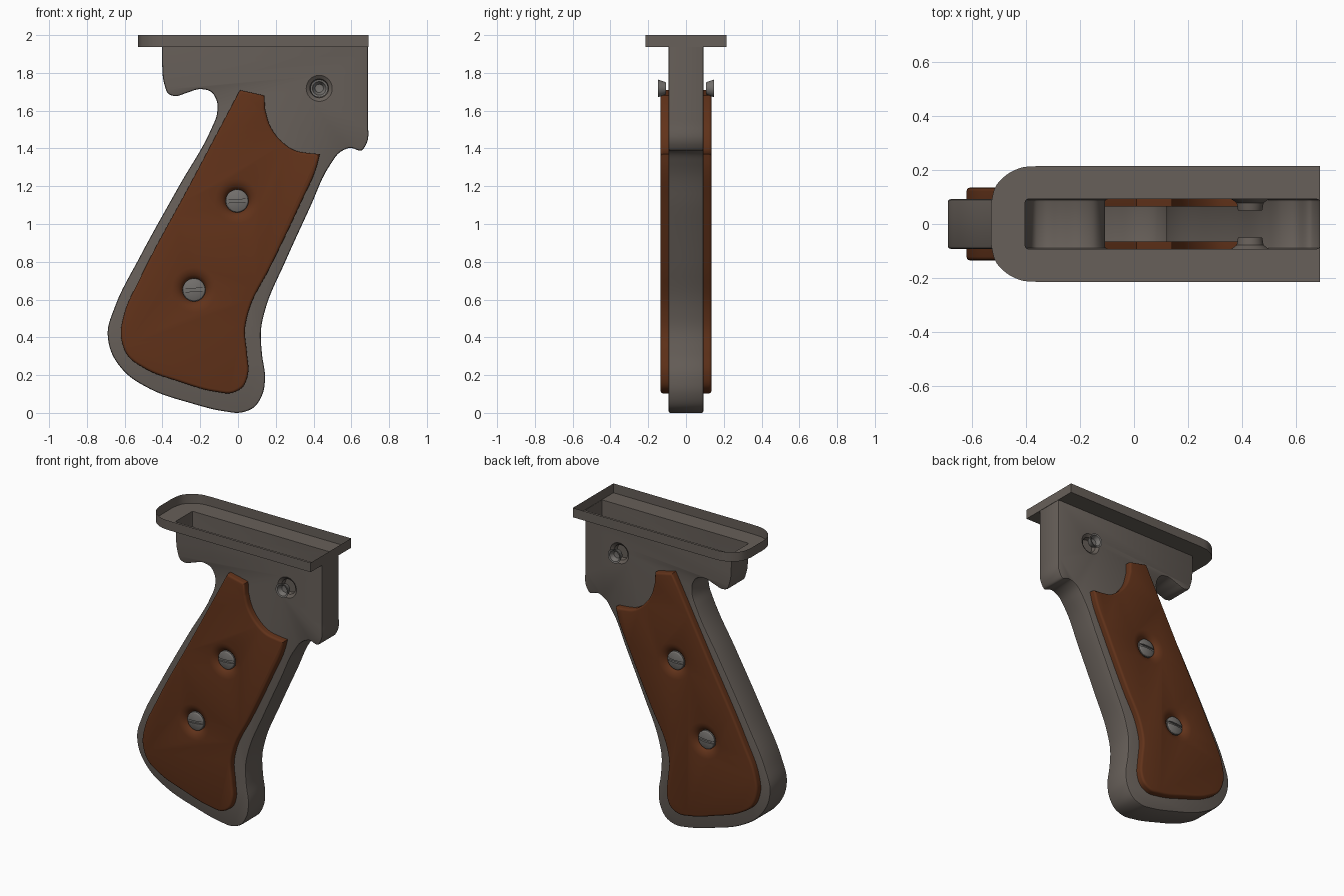
import bpy, bmesh, math
from mathutils import Vector, Matrix
from mathutils.geometry import interpolate_bezier

if "Cube" in bpy.data.objects:
    bpy.data.objects.remove(bpy.data.objects["Cube"])


def material(name, rgb):
    m = bpy.data.materials.new(name)
    m.diffuse_color = (*rgb, 1)
    m.use_nodes = True
    m.node_tree.nodes["Principled BSDF"].inputs["Base Color"].default_value = m.diffuse_color
    return m


STEEL = material("warm_grey_metal", (0.135, 0.115, 0.10))
WOOD = material("brown_panel", (0.12, 0.032, 0.010))
SCREW = material("screw_metal", (0.17, 0.16, 0.15))


def outline(*segs):
    """Closed outline of smooth runs; each run ends where the next one starts."""
    out = []
    for i, seg in enumerate(segs):
        p = [Vector(q) for q in seg + [segs[(i + 1) % len(segs)][0]]]
        d = [(b - a).length for a, b in zip(p, p[1:])]
        s = [(b - a) / l for a, b, l in zip(p, p[1:], d)]
        m = [s[0]] + [(s[k - 1] * d[k] + s[k] * d[k - 1]) / (d[k] + d[k - 1])
                      for k in range(1, len(s))] + [s[-1]]
        for k in range(len(d)):
            if len(d) == 1:
                out.append(p[0])
            else:
                out += interpolate_bezier(p[k], p[k] + m[k] * d[k] / 3,
                                          p[k + 1] - m[k + 1] * d[k] / 3, p[k + 1], 7)[:-1]
    return [Vector(v[:2]) for v in out]


def finish(bm, name):
    bmesh.ops.recalc_face_normals(bm, faces=bm.faces)
    me = bpy.data.meshes.new(name)
    bm.to_mesh(me)
    bm.free()
    ob = bpy.data.objects.new(name, me)
    bpy.context.collection.objects.link(ob)
    return ob


def prism(name, pts, place, a, b, bevel=0, segments=2, ends=(0, 1)):
    """Extrude an outline from a to b; place(u, v, w) maps it into space."""
    bm = bmesh.new()
    rings = [[bm.verts.new(place(u, v, w)) for u, v in pts] for w in (a, b)]
    caps = [bm.faces.new(r) for r in rings]
    n = len(pts)
    for i in range(n):
        j = (i + 1) % n
        bm.faces.new((rings[0][i], rings[0][j], rings[1][j], rings[1][i]))
    bmesh.ops.recalc_face_normals(bm, faces=bm.faces)
    if bevel:
        edges = [e for k in ends for e in caps[k].edges]
        bmesh.ops.bevel(bm, geom=edges, offset=bevel, segments=segments, profile=0.5,
                        affect='EDGES', clamp_overlap=False)
    return finish(bm, name)


def lathe(name, profile, x, z, side):
    """Turn (radius, y) points around a y-directed axis."""
    bm = bmesh.new()
    vs = [bm.verts.new((x + r, side * y, z)) for r, y in profile]
    es = [bm.edges.new(e) for e in zip(vs, vs[1:])]
    bmesh.ops.spin(bm, geom=vs + es, cent=(x, 0, z), axis=(0, 1, 0),
                   angle=math.tau, steps=32)
    bmesh.ops.remove_doubles(bm, verts=bm.verts, dist=1e-5)
    return finish(bm, name)


def combine(ob, other, op='DIFFERENCE'):
    mod = ob.modifiers.new("bool", 'BOOLEAN')
    mod.operation, mod.object, mod.solver = op, other, 'EXACT'
    bpy.context.view_layer.objects.active = ob
    bpy.ops.object.modifier_apply(modifier=mod.name)
    bpy.data.objects.remove(other)


def dress(ob, mat, angle=25):
    ob.data.materials.clear()
    ob.data.materials.append(mat)
    bpy.ops.object.select_all(action='DESELECT')
    ob.select_set(True)
    bpy.context.view_layer.objects.active = ob
    bpy.ops.object.shade_smooth_by_angle(angle=math.radians(angle))


def side_view(u, v, w):
    return (u, w, v)


# Frame: side profile with rear spur, neck, grip and front lug
frame_pts = outline(
    [(-.403, 1.97)],
    [(-.403, 1.86), (-.39, 1.74), (-.367, 1.688), (-.333, 1.677), (-.275, 1.693),
     (-.20, 1.714), (-.143, 1.70), (-.112, 1.65), (-.112, 1.58), (-.143, 1.50),
     (-.307, 1.21), (-.52, .825), (-.65, .566), (-.69, .43), (-.674, .33),
     (-.60, .217), (-.466, .127), (-.254, .053), (-.07, .008), (.01, .001),
     (.085, .03), (.132, .106), (.143, .19), (.127, .31), (.122, .444),
     (.148, .56), (.25, .80), (.38, 1.085), (.487, 1.312), (.54, 1.38),
     (.593, 1.403), (.655, 1.39), (.68, 1.425)],
    [(.688, 1.55)],
    [(.688, 1.97)])
frame = prism("frame", frame_pts, side_view, -.092, .092, .01)

# Top flange, rounded at the rear
flange_pts = outline(
    [(.69, .215)],
    [(-.35, .215), (-.42, .208), (-.475, .18), (-.512, .14), (-.527, .09), (-.53, 0),
     (-.527, -.09), (-.512, -.14), (-.475, -.18), (-.42, -.208)],
    [(-.35, -.215)],
    [(.69, -.215)])
flange = prism("flange", flange_pts, lambda u, v, w: (u, v, w), 1.937, 2.0)
combine(frame, flange, 'UNION')

# Countersunk pin holes in both frame sides
PIN = (.43, 1.718)
for s in (-1, 1):
    combine(frame, lathe("pin_cutter", [(0, .05), (.045, .05), (.05, .078), (.069, .092),
                                        (.069, .12), (0, .12)], *PIN, s))

# Open the top so the frame is a hollow shell with a shallow tray
bm = bmesh.new()
bm.from_mesh(frame.data)
lid = [f for f in bm.faces if all(v.co.z > 1.999 for v in f.verts)]
bmesh.ops.delete(bm, geom=lid, context='FACES')
bm.to_mesh(frame.data)
bm.free()
dress(frame, STEEL)

# Grip panels, screws and pin cups on both sides
grip_pts = outline(
    [(.01, 1.709)],
    [(.14, 1.68)],
    [(.143, 1.61), (.17, 1.52), (.228, 1.44), (.30, 1.39), (.37, 1.376)],
    [(.434, 1.37), (.418, 1.307), (.33, 1.106), (.17, .77), (.06, .55), (.037, .444),
     (.048, .31), (.053, .206), (.026, .138), (-.03, .106), (-.12, .112),
     (-.307, .164), (-.49, .233), (-.582, .30), (-.62, .407), (-.603, .524),
     (-.52, .71), (-.254, 1.21)])
for s, label in ((-1, "front"), (1, "back")):
    grip = prism("grip_panel_" + label, grip_pts, side_view, s * .065, s * .135,
                 .014, 3, ends=(1,))
    for i, (x, z, tilt) in enumerate(((-.005, 1.122, 2), (-.233, .651, 4))):
        # Soft dimple around each screw
        combine(grip, lathe("dimple_cutter", [(0, .10), (.06, .10), (.066, .112), (.08, .124),
                                              (.10, .132), (.125, .136), (.125, .16), (0, .16)],
                            x, z, s))
        # Domed slotted screw head
        screw = lathe(f"screw_{label}_{i + 1}", [(0, .08), (.061, .08), (.061, .115), (.055, .122),
                                                 (.035, .129), (0, .132)], x, z, s)
        bm = bmesh.new()
        bmesh.ops.create_cube(bm, size=1, matrix=Matrix.Translation((x, s * .135, z))
                              @ Matrix.Rotation(math.radians(-tilt), 4, 'Y')
                              @ Matrix.Diagonal((.2, .036, .016, 1)))
        combine(screw, finish(bm, "slot_cutter"))
        dress(screw, SCREW, 30)
    dress(grip, WOOD, 32)
    # Flared hollow pin end
    cup = lathe("pin_cup_" + label, [(0, .106), (.032, .106), (.047, .148), (.036, .145),
                                     (.022, .118), (0, .115)], *PIN, s)
    dress(cup, SCREW, 30)
